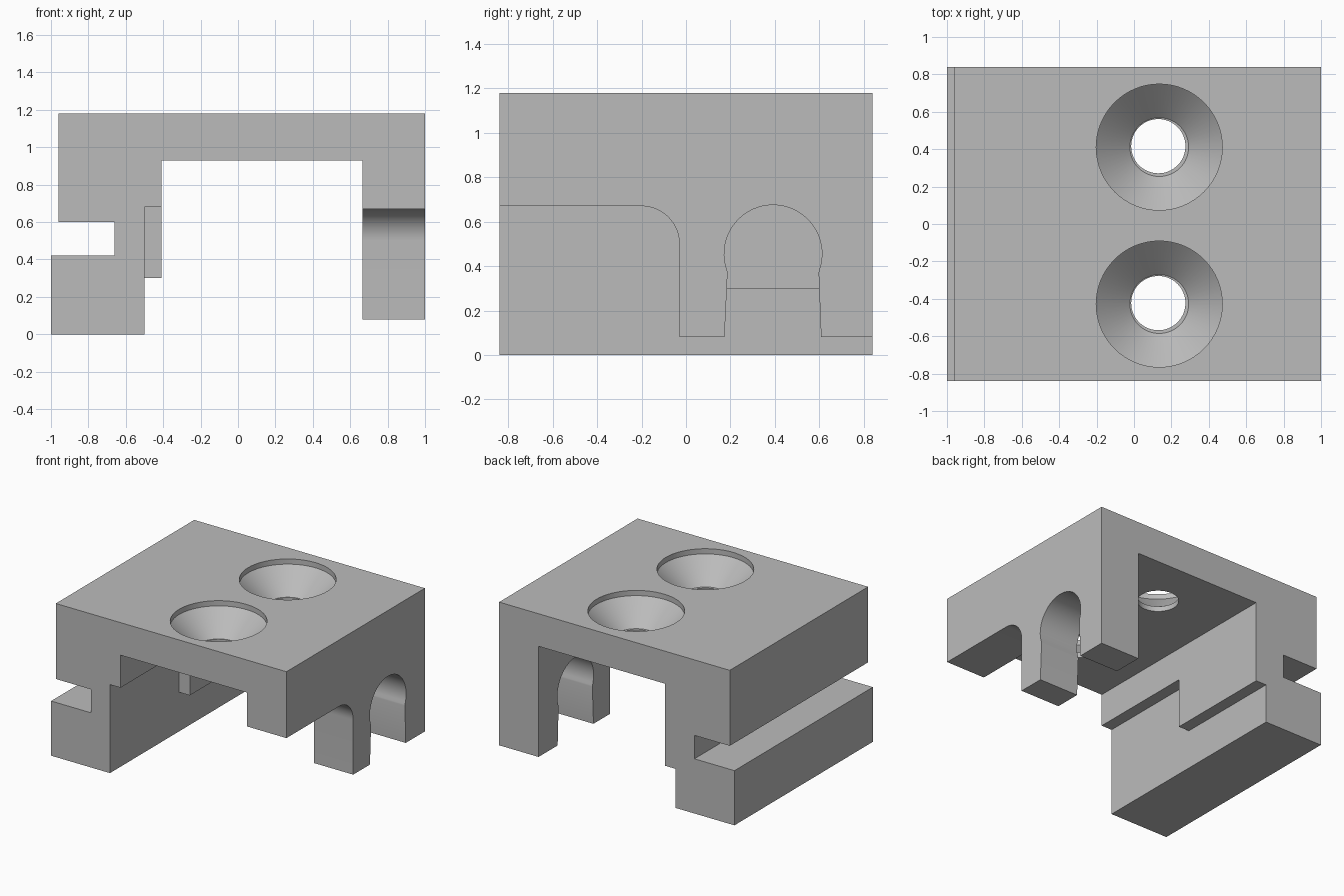
import bpy, bmesh
from math import sin, cos, radians, pi
from mathutils import Vector

if "Cube" in bpy.data.objects:
    bpy.data.objects.remove(bpy.data.objects["Cube"], do_unlink=True)

grey = bpy.data.materials.new("plain grey")
grey.use_nodes = True
grey.diffuse_color = (0.5, 0.5, 0.5, 1)
grey.node_tree.nodes["Principled BSDF"].inputs["Base Color"].default_value = (0.5, 0.5, 0.5, 1)


def finish(name, bm):
    bmesh.ops.recalc_face_normals(bm, faces=bm.faces)
    mesh = bpy.data.meshes.new(name)
    bm.to_mesh(mesh)
    bm.free()
    mesh.materials.append(grey)
    ob = bpy.data.objects.new(name, mesh)
    bpy.context.collection.objects.link(ob)
    return ob


def prism(name, outline, axis, start, end):
    """Extrude a flat outline along x or y; the second outline value is z."""
    bm = bmesh.new()
    place = {"x": lambda a, z: (start, a, z), "y": lambda a, z: (a, start, z)}[axis]
    face = bm.faces.new([bm.verts.new(place(a, z)) for a, z in outline])
    made = bmesh.ops.extrude_face_region(bm, geom=[face])["geom"]
    shift = Vector((end - start, 0, 0) if axis == "x" else (0, end - start, 0))
    bmesh.ops.translate(bm, vec=shift, verts=[v for v in made if isinstance(v, bmesh.types.BMVert)])
    return finish(name, bm)


def lathe(name, x, y, rings, sides=64):
    """Stack circles of (radius, height, offset) into a closed solid."""
    bm = bmesh.new()
    loops = []
    for r, z, off in rings:
        loops.append([bm.verts.new((x - off + r * cos(2 * pi * i / sides),
                                    y + off + r * sin(2 * pi * i / sides), z))
                      for i in range(sides)])
    for low, high in zip(loops, loops[1:]):
        for i in range(sides):
            j = (i + 1) % sides
            bm.faces.new((low[i], low[j], high[j], high[i]))
    bm.faces.new(loops[0])
    bm.faces.new(loops[-1])
    return finish(name, bm)


def arc(cy, cz, r, a0, a1, steps):
    return [(cy + r * cos(radians(a0 + (a1 - a0) * i / steps)),
             cz + r * sin(radians(a0 + (a1 - a0) * i / steps))) for i in range(steps + 1)]


# Bracket body: slotted wall, top plate and leg in one cross-section
body = prism("bracket_body", [
    (-1, 0), (-0.5, 0), (-0.5, 0.3), (-0.41, 0.3), (-0.41, 0.93), (0.665, 0.93),
    (0.665, 0.08), (1, 0.08), (1, 1.18), (-0.96, 1.18), (-0.96, 0.6),
    (-0.66, 0.6), (-0.66, 0.42), (-1, 0.42)], "y", -0.84, 0.84)

cutters = []
# Rounded clearance at the front of the leg
cutters.append(prism("leg_clearance", [(-1, -0.1), (-0.03, -0.1)]
                     + arc(-0.2, 0.5, 0.17, 0, 90, 16) + [(-1, 0.67)], "x", 0.5, 1.2))
# Keyhole arch through the leg
cutters.append(prism("leg_arch", [(0.165, -0.1), (0.615, -0.1), (0.597, 0.37)]
                     + arc(0.392, 0.455, 0.22, -20, 200, 36) + [(0.187, 0.37)], "x", 0.5, 1.2))
# Recess in the inner wall, leaving a tab at the back
cutters.append(prism("wall_recess", [(-1, 0.1), (0, 0.1), (0, 0.68), (-1, 0.68)],
                     "x", -0.5, -0.3))
# Countersunk screw holes
for y in (0.411, -0.428):
    cutters.append(lathe("screw_hole", 0.135, y, [
        (0.145, 0.8, 0.005), (0.145, 0.97, 0.005), (0.157, 0.97, 0),
        (0.337, 1.14, 0), (0.337, 1.3, 0)]))

for cutter in cutters:
    cutter.hide_render = True
    mod = body.modifiers.new(cutter.name, "BOOLEAN")
    mod.operation = "DIFFERENCE"
    mod.solver = "EXACT"
    mod.object = cutter

# Bake the cuts and drop the cutters
bpy.context.view_layer.update()
graph = bpy.context.evaluated_depsgraph_get()
baked = bpy.data.meshes.new_from_object(body.evaluated_get(graph))
body.modifiers.clear()
body.data = baked
for cutter in cutters:
    bpy.data.objects.remove(cutter, do_unlink=True)

bpy.ops.object.select_all(action="DESELECT")
body.select_set(True)
bpy.context.view_layer.objects.active = body
bpy.ops.object.shade_smooth_by_angle(angle=radians(25))
